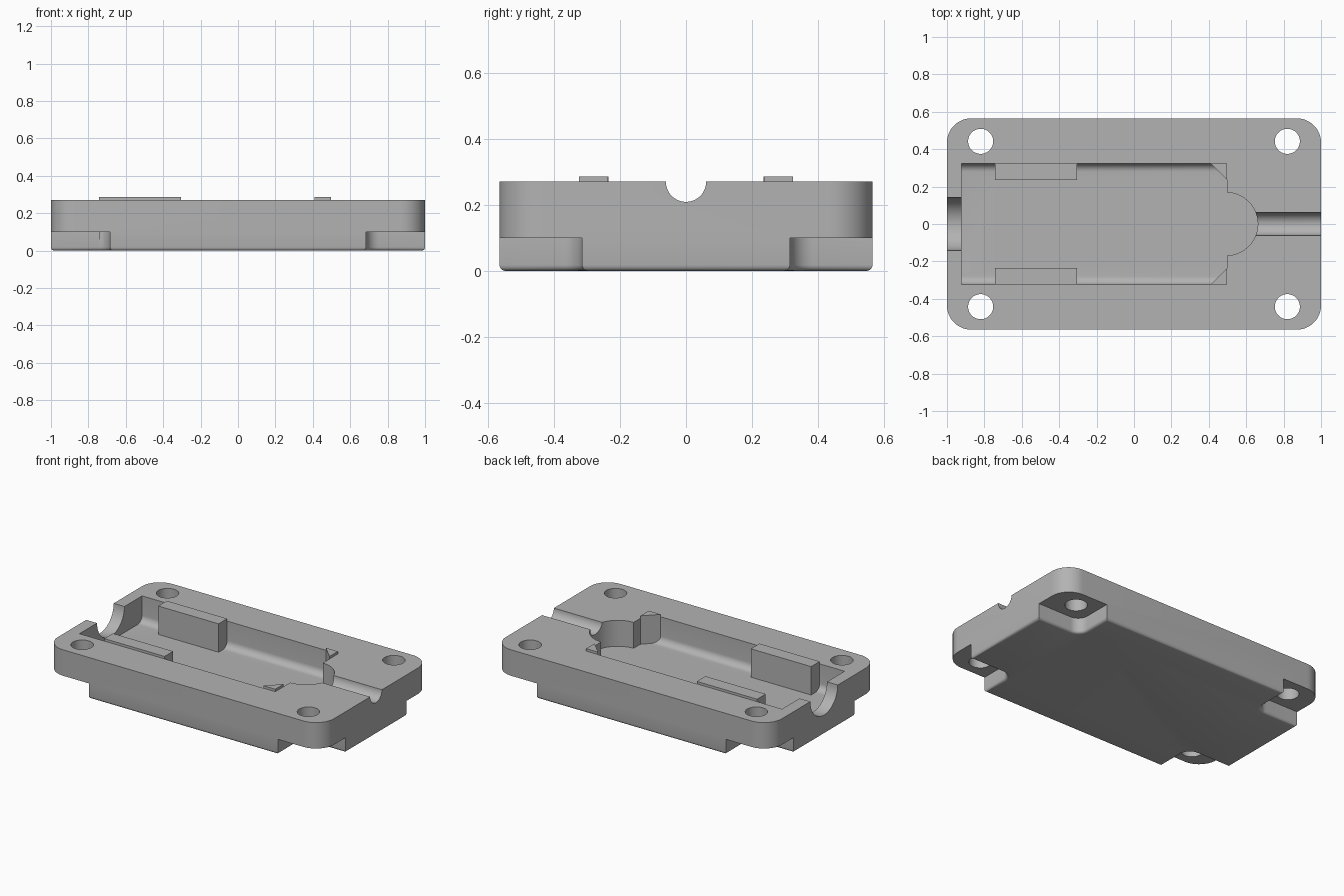
import bpy, bmesh, math

if "Cube" in bpy.data.objects:
    bpy.data.objects.remove(bpy.data.objects["Cube"])

grey = bpy.data.materials.new("plain grey")
grey.diffuse_color = (0.45, 0.45, 0.45, 1)
grey.use_nodes = True
grey.node_tree.nodes["Principled BSDF"].inputs["Base Color"].default_value = grey.diffuse_color


def arc(cx, cy, r, a0, a1, n=12):
    """Points on an arc, angles in degrees."""
    return [(cx + r * math.cos(math.radians(a0 + (a1 - a0) * i / n)),
             cy + r * math.sin(math.radians(a0 + (a1 - a0) * i / n))) for i in range(n + 1)]


def circle(cx, cy, r, n=48):
    return arc(cx, cy, r, 0, 360, n)[:-1]


def prism(name, pts, lo, hi, axis='Z'):
    """Extrude a 2D profile: (x, y) along Z, or (y, z) along X."""
    bm = bmesh.new()
    place = (lambda a, b, t: (a, b, t)) if axis == 'Z' else (lambda a, b, t: (t, a, b))
    face = bm.faces.new([bm.verts.new(place(a, b, lo)) for a, b in pts])
    ext = bmesh.ops.extrude_face_region(bm, geom=[face])
    d = place(0, 0, hi - lo)
    bmesh.ops.translate(bm, vec=d, verts=[v for v in ext['geom'] if isinstance(v, bmesh.types.BMVert)])
    bmesh.ops.recalc_face_normals(bm, faces=bm.faces)
    me = bpy.data.meshes.new(name)
    bm.to_mesh(me)
    bm.free()
    me.materials.append(grey)
    ob = bpy.data.objects.new(name, me)
    bpy.context.collection.objects.link(ob)
    return ob


def combine(target, tool, op='DIFFERENCE'):
    """Apply a boolean and discard the tool."""
    mod = target.modifiers.new("cut", 'BOOLEAN')
    mod.operation, mod.object, mod.solver = op, tool, 'EXACT'
    bpy.context.view_layer.objects.active = target
    bpy.ops.object.modifier_apply(modifier=mod.name)
    bpy.data.objects.remove(tool)


X, Y, H, FLOOR, R = 1.0, 0.565, 0.27, 0.10, 0.13
CORNERS = [(sx, sy) for sx in (-1, 1) for sy in (-1, 1)]

# rounded base plate
outline = (arc(X - R, Y - R, R, 0, 90) + arc(R - X, Y - R, R, 90, 180)
           + arc(R - X, R - Y, R, 180, 270) + arc(X - R, R - Y, R, 270, 360))
body = prism("housing_half", outline, 0, H)

# notches under the four corners, with a rounded inner corner
for sx, sy in CORNERS:
    notch = arc(0.685 + 0.07, 0.315 + 0.07, 0.07, 180, 270) + [(1.2, 0.315), (1.2, 0.8), (0.685, 0.8)]
    combine(body, prism("notch_cutter", [(sx * x, sy * y) for x, y in notch], -0.1, 0.10))

# rounded bottom edge
bm = bmesh.new()
bm.from_mesh(body.data)
bmesh.ops.remove_doubles(bm, verts=bm.verts, dist=1e-5)
rim = [e for e in bm.edges if all(abs(v.co.z) < 1e-4 for v in e.verts)
       and any(abs(f.normal.z) < 0.5 for f in e.link_faces)]
bmesh.ops.bevel(bm, geom=rim, offset=0.018, segments=4, profile=0.5, affect='EDGES')
bm.to_mesh(body.data)
bm.free()

# screw holes
for sx, sy in CORNERS:
    combine(body, prism("hole_cutter", circle(sx * 0.82, sy * 0.442, 0.067), -0.1, 0.5))

# main cavity with rounded floor edges, plus the round nose
W, F = 0.324, 0.045
section = (arc(F - W, FLOOR + F, F, 180, 270, 8) + arc(W - F, FLOOR + F, F, 270, 360, 8)
           + [(W, 0.5), (-W, 0.5)])
combine(body, prism("cavity_cutter", section, -0.922, 0.497, 'X'))
combine(body, prism("nose_cutter", circle(0.494, 0, 0.168, 64), FLOOR, 0.5))

# half-round cable channels at both ends
combine(body, prism("thin_channel_cutter", circle(0, H, 0.061), 0.6, 1.1, 'X'))
combine(body, prism("wide_channel_cutter", circle(0, H, 0.142), -1.1, -0.9, 'X'))

# raised clamp blocks and triangular corner posts on both sides
for s in (-1, 1):
    block = [(-0.742, 0.235), (-0.305, 0.235), (-0.305, W), (-0.742, W)]
    post = [(0.41, W), (0.497, 0.237), (0.497, W)]
    for name, pts in (("clamp_block", block), ("corner_post", post)):
        combine(body, prism(name, [(x, s * y) for x, y in pts], 0.06, 0.286), 'UNION')

# smooth curved walls, sharp edges
bpy.ops.object.select_all(action='DESELECT')
body.select_set(True)
bpy.context.view_layer.objects.active = body
bpy.ops.object.shade_smooth_by_angle(angle=math.radians(30))
